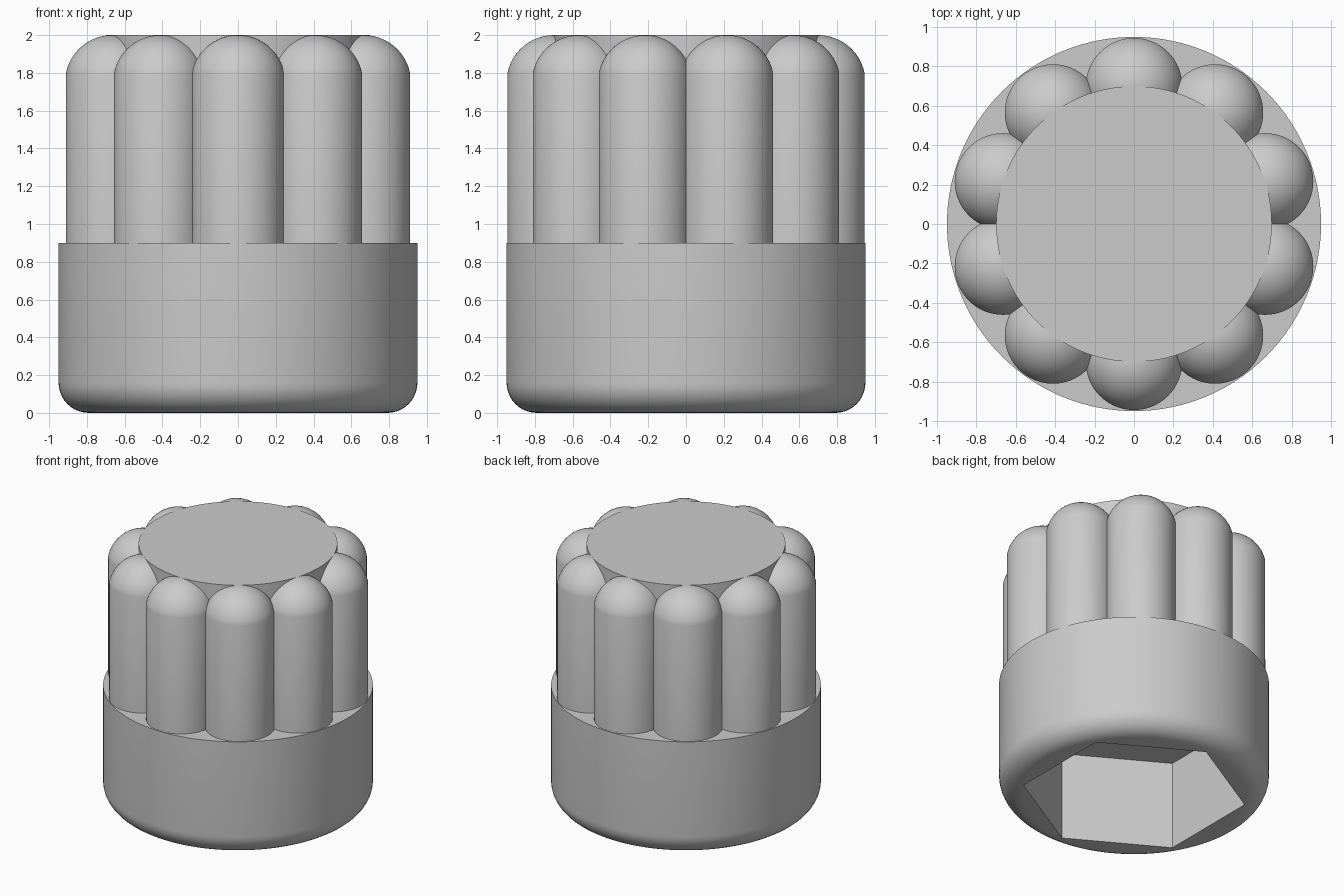
import bpy
import bmesh
import math
from mathutils import Matrix, Vector

cube = bpy.data.objects.get("Cube")
if cube:
    bpy.data.objects.remove(cube, do_unlink=True)

BASE_R, BASE_TOP, FILLET = 0.95, 0.9, 0.16
HUB_R, TOP = 0.7, 2.0
LOBE_R, LOBE_SHOULDER, DOME_R, LOBES = 0.245, 1.8, 0.25, 10
HEX_R, HEX_DEPTH = 0.79, 0.685

gray = bpy.data.materials.new("plain gray")
gray.use_nodes = True
color = (0.6, 0.6, 0.6, 1)
gray.diffuse_color = color
gray.node_tree.nodes["Principled BSDF"].inputs["Base Color"].default_value = color


def add_object(name, bm):
    mesh = bpy.data.meshes.new(name)
    bmesh.ops.recalc_face_normals(bm, faces=bm.faces)
    bm.to_mesh(mesh)
    bm.free()
    obj = bpy.data.objects.new(name, mesh)
    bpy.context.collection.objects.link(obj)
    mesh.materials.append(gray)
    return obj


def lathe(name, profile, steps):
    """Spin (radius, height) points around z into a closed solid."""
    bm = bmesh.new()
    verts = [bm.verts.new((r, 0, z)) for r, z in profile]
    edges = [bm.edges.new(pair) for pair in zip(verts, verts[1:])]
    bmesh.ops.spin(bm, geom=verts + edges, cent=(0, 0, 0), axis=(0, 0, 1),
                   angle=math.tau, steps=steps, use_duplicate=False)
    bmesh.ops.remove_doubles(bm, verts=bm.verts, dist=1e-5)
    return add_object(name, bm)


def smooth(obj, degrees):
    bpy.ops.object.select_all(action="DESELECT")
    obj.select_set(True)
    bpy.context.view_layer.objects.active = obj
    bpy.ops.object.shade_smooth_by_angle(angle=math.radians(degrees))


# Round base with a filleted bottom edge
arc = [math.radians(a) for a in range(-90, 1, 9)]
profile = [(0, 0)]
profile += [(BASE_R - FILLET + FILLET * math.cos(a), FILLET + FILLET * math.sin(a)) for a in arc]
profile += [(BASE_R, BASE_TOP), (0, BASE_TOP)]
base = lathe("base", profile, 128)

# Hexagonal socket cut up into the base, points on front and back
bm = bmesh.new()
bmesh.ops.create_cone(bm, cap_ends=True, segments=6, radius1=HEX_R, radius2=HEX_R,
                      depth=2 * HEX_DEPTH)
first = max(bm.verts, key=lambda v: v.co.y).co
turn = math.pi / 2 - math.atan2(first.y, first.x)
bmesh.ops.rotate(bm, verts=bm.verts, matrix=Matrix.Rotation(turn, 3, "Z"))
cutter = add_object("socket_cutter", bm)
cutter.hide_render = True
cut = base.modifiers.new("socket", "BOOLEAN")
cut.operation = "DIFFERENCE"
cut.solver = "EXACT"
cut.object = cutter
bpy.context.view_layer.objects.active = base
base.select_set(True)
bpy.ops.object.modifier_apply(modifier=cut.name)
bpy.data.objects.remove(cutter, do_unlink=True)
smooth(base, 30)

# Central hub with a flat top
hub = lathe("hub", [(0, 0.8), (HUB_R, 0.8), (HUB_R, TOP), (0, TOP)], 128)
smooth(hub, 30)

# Ring of domed grip lobes
rise = math.asin((LOBE_SHOULDER - TOP + DOME_R) / DOME_R)
dome = []
for i in range(13):
    a = rise + (math.pi / 2 - rise) * i / 12
    dome.append((DOME_R * math.cos(a), TOP - DOME_R + DOME_R * math.sin(a)))
lobe = lathe("grip_lobe_1", [(0, 0.8), (LOBE_R, 0.8)] + dome, 64)
smooth(lobe, 30)
for i in range(LOBES):
    part = lobe if i == 0 else lobe.copy()
    part.name = f"grip_lobe_{i + 1}"
    if i:
        bpy.context.collection.objects.link(part)
    a = math.pi / 2 + i * math.tau / LOBES
    part.location = Vector((math.cos(a), math.sin(a), 0)) * HUB_R
